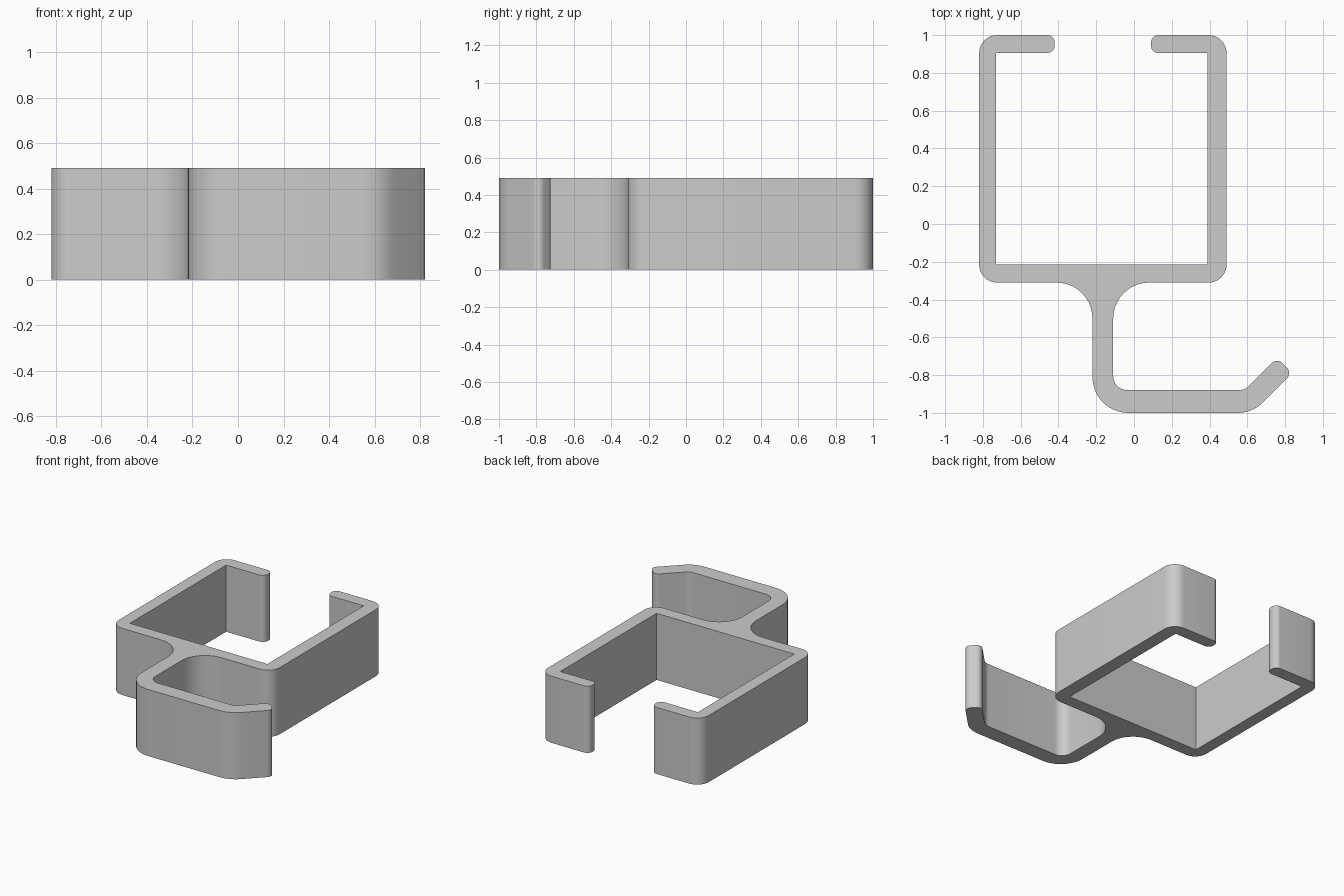
import bpy
import bmesh
import math
from mathutils import Vector

cube = bpy.data.objects.get("Cube")
if cube:
    bpy.data.objects.remove(cube, do_unlink=True)

HEIGHT = 0.49
OUTER, BEND, INNER, TIP = 0.095, 0.19, 0.075, 0.04


def rounded(corners, steps=10):
    """Replace each (x, y, radius) corner by an arc tangent to both sides."""
    out = []
    for i, (x, y, r) in enumerate(corners):
        p = Vector((x, y))
        if r == 0:
            out.append(p)
            continue
        a = (Vector(corners[i - 1][:2]) - p).normalized()
        b = (Vector(corners[(i + 1) % len(corners)][:2]) - p).normalized()
        half = a.angle(b) / 2
        centre = p + (a + b).normalized() * (r / math.sin(half))
        start = p + a * (r / math.tan(half)) - centre
        end = p + b * (r / math.tan(half)) - centre
        turn = start.angle(end)
        for k in range(steps + 1):
            t = k / steps
            out.append(centre + (start * math.sin((1 - t) * turn)
                                 + end * math.sin(t * turn)) / math.sin(turn))
    return out


# Outline of the open clamp, its stem and the hook, counterclockwise
outline = rounded([
    # left clamp wall, stem and outside of hook
    (-0.82, 1.0, OUTER), (-0.82, -0.31, OUTER), (-0.22, -0.31, BEND),
    (-0.22, -1.0, BEND), (0.627, -1.0, BEND),
    # hook tip and inside of hook
    (0.838, -0.789, TIP), (0.757, -0.708, TIP), (0.585, -0.88, INNER),
    (-0.11, -0.88, INNER), (-0.11, -0.31, BEND),
    # right clamp wall and lip
    (0.49, -0.31, OUTER), (0.49, 1.0, OUTER), (0.09, 1.0, TIP), (0.09, 0.905, TIP),
    # square inside of clamp and left lip
    (0.39, 0.905, 0), (0.39, -0.215, 0), (-0.73, -0.215, 0), (-0.73, 0.905, 0),
    (-0.42, 0.905, TIP), (-0.42, 1.0, TIP),
])

# Extrude the outline upwards
bm = bmesh.new()
base = bm.faces.new([bm.verts.new((p.x, p.y, 0)) for p in outline])
top = bmesh.ops.extrude_face_region(bm, geom=[base], use_keep_orig=True)
bmesh.ops.translate(bm, vec=(0, 0, HEIGHT),
                    verts=[g for g in top["geom"] if isinstance(g, bmesh.types.BMVert)])
bmesh.ops.recalc_face_normals(bm, faces=bm.faces)
# Split the large concave caps cleanly
bmesh.ops.triangulate(bm, faces=[f for f in bm.faces if len(f.verts) > 4])
mesh = bpy.data.meshes.new("clamp_hook")
bm.to_mesh(mesh)
bm.free()

clip = bpy.data.objects.new("clamp_hook", mesh)
bpy.context.collection.objects.link(clip)

# Grey plastic
grey = bpy.data.materials.new("grey_plastic")
grey.use_nodes = True
colour = (0.6, 0.6, 0.6, 1)
grey.diffuse_color = colour
grey.node_tree.nodes["Principled BSDF"].inputs["Base Color"].default_value = colour
mesh.materials.append(grey)

# Smooth bends, sharp rims
bpy.ops.object.select_all(action="DESELECT")
clip.select_set(True)
bpy.context.view_layer.objects.active = clip
bpy.ops.object.shade_smooth_by_angle(angle=math.radians(30))
